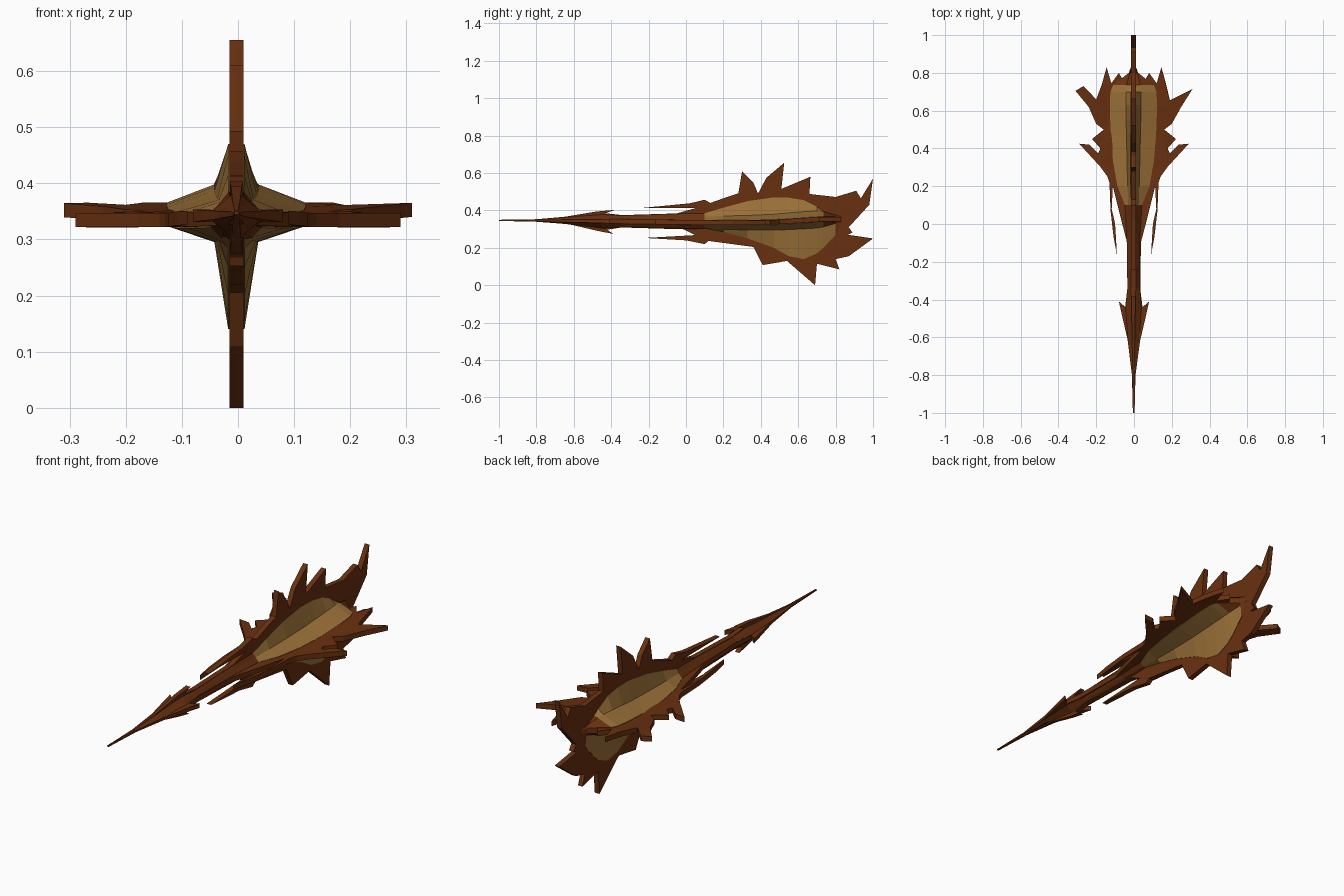
import bpy, bmesh


def material(name, rgb):
    m = bpy.data.materials.new(name)
    m.diffuse_color = (*rgb, 1)
    return m


BROWN = material("rust brown", (0.141, 0.030, 0.005))
TAN = material("dull tan", (0.328, 0.165, 0.040))
X0 = -0.003


def lerp(table, y):
    for (a, va), (b, vb) in zip(table, table[1:]):
        if y <= b:
            return va + (vb - va) * max(0, (y - a) / (b - a))
    return table[-1][1]


def axis_z(y):
    return lerp([(-1, .347), (-.4, .342), (.1, .335), (.42, .334),
                 (.72, .353), (1, .354)], y)


def half_thickness(y):
    return lerp([(-1, .002), (-.8, .004), (-.6, .007), (-.35, .0125)], y)


def finish(name, bm, mats):
    bmesh.ops.recalc_face_normals(bm, faces=bm.faces)
    me = bpy.data.meshes.new(name)
    bm.to_mesh(me)
    bm.free()
    for m in mats:
        me.materials.append(m)
    ob = bpy.data.objects.new(name, me)
    bpy.context.collection.objects.link(ob)
    return ob


def plate(name, outline, place):
    """Jagged plate: outline extruded to both sides by the local thickness."""
    bm = bmesh.new()
    a = [bm.verts.new(place(p, half_thickness(p[0]))) for p in outline]
    b = [bm.verts.new(place(p, -half_thickness(p[0]))) for p in outline]
    n = len(outline)
    caps = [bm.faces.new(a), bm.faces.new(b[::-1])]
    for i in range(n):
        j = (i + 1) % n
        bm.faces.new((a[i], b[i], b[j], a[j]))
    bm.normal_update()
    bmesh.ops.triangulate(bm, faces=caps, ngon_method='EAR_CLIP')
    return finish(name, bm, [BROWN])


# Upright fin, (y, z): top edge from nose to tail, then bottom edge back
upper = [(-1, .35), (-.8, .353), (-.65, .366), (-.48, .394), (-.38, .403),
         (-.43, .385), (-.34, .375), (-.05, .384), (.05, .412), (-.24, .413),
         (.02, .438), (.1, .457), (.13, .44), (.2, .465), (.28, .492),
         (.30, .61), (.36, .55), (.385, .49), (.43, .575), (.525, .655),
         (.51, .515), (.665, .58), (.66, .488), (.80, .472), (.91, .505),
         (.935, .465), (1, .57), (.98, .43)]
lower = [(.87, .31), (.89, .282), (.865, .27), (1, .25), (.87, .155),
         (.80, .14), (.82, .085), (.70, .115), (.69, 0), (.54, .13),
         (.41, .108), (.36, .205), (.12, .237), (.1, .22), (0, .24),
         (-.22, .253), (.05, .268), (-.02, .302), (-.34, .31), (-.42, .297),
         (-.39, .275), (-.47, .29), (-.62, .325), (-.8, .342), (-1, .344)]
plate("upright_fin", upper + lower, lambda p, t: (X0 + t, p[0], p[1]))

# Level fin, (y, x): one edge, the other side mirrored with its own big spike
edge = [(-1, .003), (-.8, .008), (-.62, .032), (-.5, .06), (-.41, .08),
        (-.44, .045), (-.36, .035), (-.1, .036), (.05, .075), (.2, .112),
        (.08, .118), (0, .1), (-.165, .09), (-.07, .108), (.07, .124),
        (.22, .13), (.25, .14), (.305, .18), (.425, .29), (.42, .235),
        (.375, .19), (.4, .178), (.45, .222), (.5, .16), (.53, .2)]
right_spike = [(.62, .25), (.715, .31), (.655, .19)]
left_spike = [(.62, .24), (.705, .31), (.73, .268), (.66, .2)]
back = [(.74, .17), (.83, .145), (.745, .12), (.80, .08), (.73, .04), (.8, .01)]
right = edge + right_spike + back
left = [(y, -x) for y, x in edge + left_spike + back]
plate("level_fin", right + left[::-1],
      lambda p, t: (p[1], p[0], axis_z(p[0]) + t))

# Shaft and swollen core: four-armed star section lofted along y
# (y, arm reach, top z, bottom z, inner corner, arm half thickness)
stations = [
    (-1, .003, .350, .344, .002, .002), (-.8, .008, .352, .342, .005, .004),
    (-.62, .030, .366, .326, .014, .006), (-.45, .045, .380, .302, .022, .008),
    (-.34, .032, .374, .309, .022, .011), (-.05, .036, .382, .300, .024, .013),
    (.1, .045, .385, .305, .028, .014), (.2, .085, .415, .285, .031, .0145),
    (.33, .108, .450, .250, .034, .0145), (.47, .120, .470, .200, .037, .0145),
    (.55, .123, .468, .155, .039, .0145), (.63, .125, .455, .140, .040, .0145),
    (.70, .122, .420, .170, .040, .0145), (.735, .108, .395, .200, .036, .0145),
    (.80, .025, .368, .270, .020, .014), (.84, .010, .358, .330, .008, .008)]
bm = bmesh.new()
rings = []
for y, r, zt, zb, c, h in stations:
    z = axis_z(y)
    k = c * 1.15
    section = [(r, z - h), (r, z + h), (c, z + k), (h, zt), (-h, zt), (-c, z + k),
               (-r, z + h), (-r, z - h), (-c, z - k), (-h, zb), (h, zb), (c, z - k)]
    rings.append([bm.verts.new((X0 + px, y, pz)) for px, pz in section])
for s, (a, b) in enumerate(zip(rings, rings[1:])):
    start = stations[s][0]
    for i in range(12):
        j = (i + 1) % 12
        f = bm.faces.new((a[i], a[j], b[j], b[i]))
        # tan swelling; the lower lobe reaches a little further back
        f.material_index = int(.09 < start < .72 or (start < .75 and start > .7 and i in (8, 10)))
bm.faces.new(rings[0])
bm.faces.new(rings[-1])
finish("shaft_and_core", bm, [BROWN, TAN])
